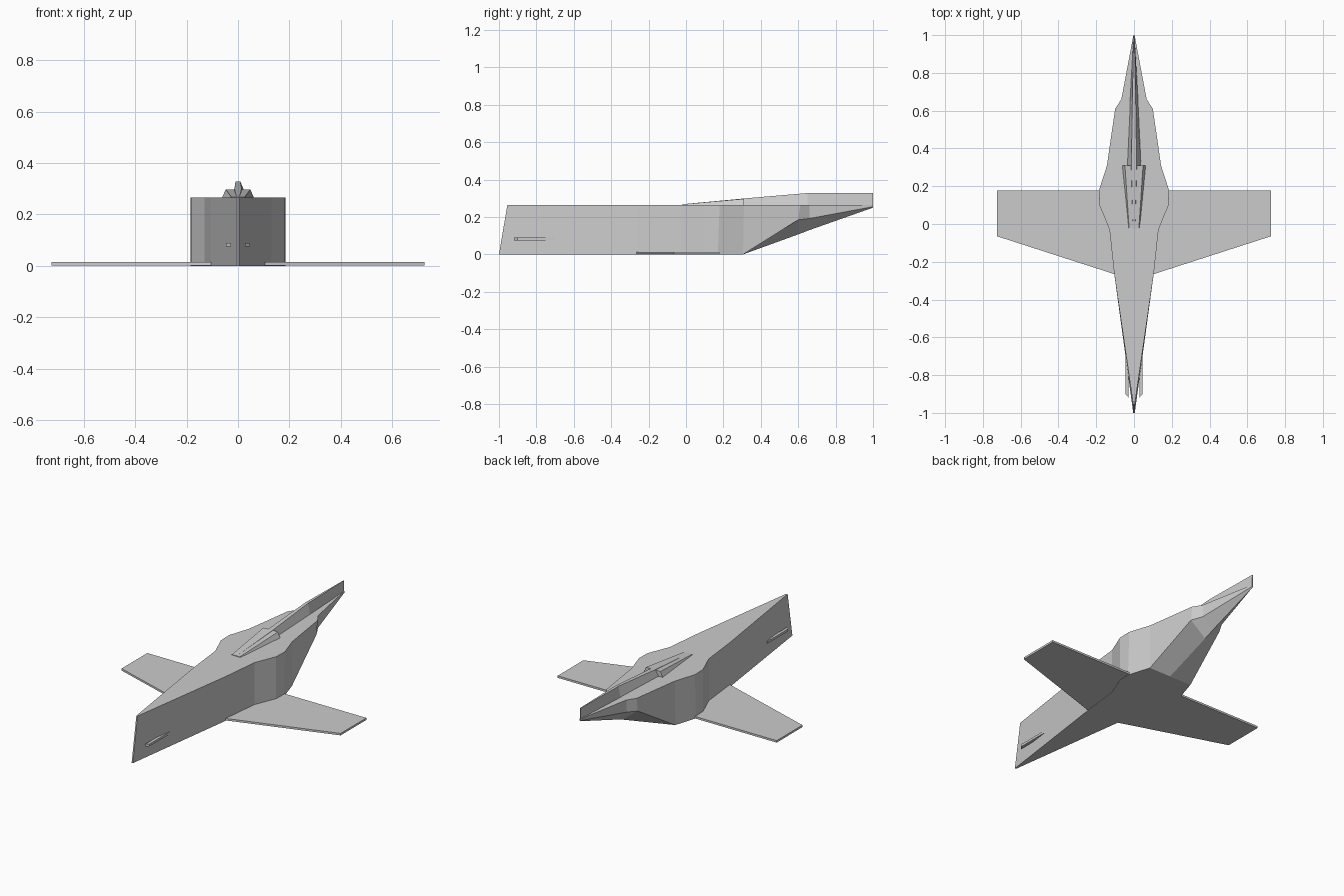
import bpy

if "Cube" in bpy.data.objects:
    bpy.data.objects.remove(bpy.data.objects["Cube"])

DECK = 0.265


def make(name, verts, faces):
    mesh = bpy.data.meshes.new(name)
    mesh.from_pydata(verts, [], faces)
    mesh.validate()
    obj = bpy.data.objects.new(name, mesh)
    bpy.context.collection.objects.link(obj)
    return obj


def loft(name, rings):
    """Skin between rings of equal size and cap both ends."""
    n = len(rings[0])
    verts = [v for r in rings for v in r]
    faces = [(k * n + i, k * n + (i + 1) % n, (k + 1) * n + (i + 1) % n, (k + 1) * n + i)
             for k in range(len(rings) - 1) for i in range(n)]
    faces += [tuple(range(n))[::-1], tuple(range((len(rings) - 1) * n, len(rings) * n))]
    return make(name, verts, faces)


# Fuselage: sections of half width, deck y, lower wall y, lower wall z, keel y, keel z
sections = [
    (0.004, -0.955, -1.0, 0.0, -1.0, 0.0),
    (0.105, -0.26, -0.26, 0.0, -0.26, 0.0),
    (0.13, -0.03, -0.03, 0.0, -0.03, 0.0),
    (0.183, 0.10, 0.10, 0.0, 0.10, 0.0),
    (0.185, 0.18, 0.17, 0.0, 0.17, 0.0),
    (0.143, 0.31, 0.305, 0.0, 0.305, 0.0),
    (0.10, 0.61, 0.60, 0.185, 0.60, 0.107),
    (0.067, 0.66, 0.66, 0.192, 0.66, 0.13),
    (0.003, 1.0, 1.0, 0.255, 1.0, 0.25),
]
loft("fuselage", [[(-w, yt, DECK), (-w, yb, zb), (0, yk, zk), (w, yb, zb), (w, yt, DECK)]
                  for w, yt, yb, zb, yk, zk in sections])


# Raised deck housing and the narrow spine running to the tail tip
def ridge(name, stations):
    loft(name, [[(-b, y, DECK - 0.005), (b, y, DECK - 0.005), (t, y, z), (-t, y, z)]
                for y, b, t, z in stations])


ridge("deck_housing", [(-0.02, 0.032, 0.026, 0.268), (0.31, 0.064, 0.048, 0.297)])
ridge("spine", [(0.0, 0.012, 0.006, 0.27), (0.31, 0.038, 0.014, 0.299),
                (0.65, 0.022, 0.009, 0.328), (1.0, 0.003, 0.002, 0.328)])

# Wings and small nose fins, mirrored left and right
for side, s in (("right", 1), ("left", -1)):
    plan = [(0, 0.178), (0.725, 0.178), (0.725, -0.065), (0.105, -0.265), (0, -0.265)]
    loft(side + "_wing", [[(s * x, y, z) for x, y in plan] for z in (0.002, 0.014)])
    fin = [(0.028, -0.92), (0.046, -0.90), (0.046, -0.705), (0.03, -0.705)]
    loft(side + "_nose_fin", [[(s * x, y, z) for x, y in fin] for z in (0.075, 0.089)])

# Outward normals on every part
import bmesh
for obj in bpy.context.collection.objects:
    bm = bmesh.new()
    bm.from_mesh(obj.data)
    bmesh.ops.recalc_face_normals(bm, faces=bm.faces)
    bm.to_mesh(obj.data)
    bm.free()
